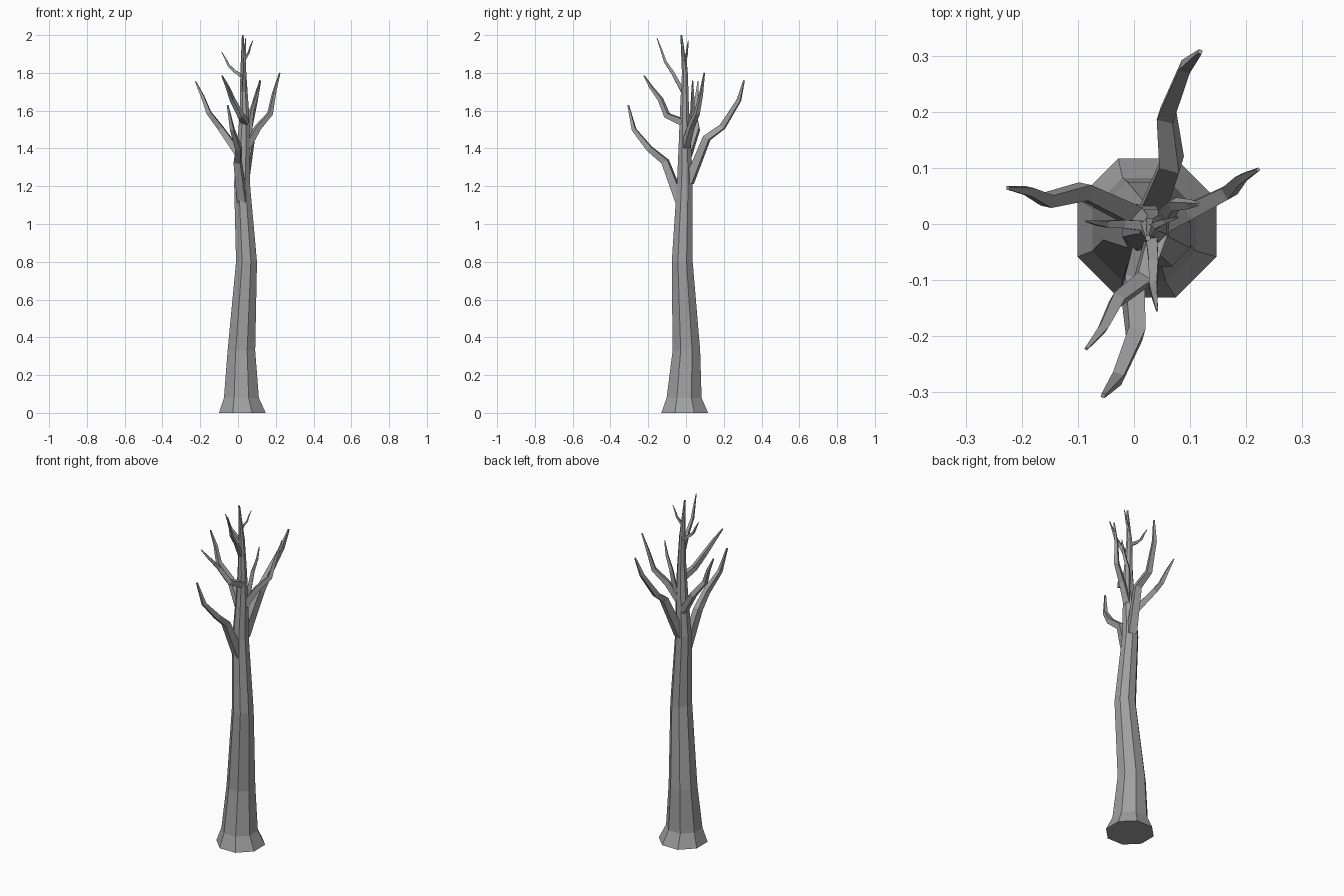
import bpy, bmesh, math
from mathutils import Vector

cube = bpy.data.objects.get("Cube")
if cube:
    bpy.data.objects.remove(cube)

bark = bpy.data.materials.new("grey_bark")
bark.use_nodes = True
colour = (0.35, 0.35, 0.35, 1)
bark.diffuse_color = colour
bark.node_tree.nodes["Principled BSDF"].inputs["Base Color"].default_value = colour


def tube(name, points, radii, sides, upright=False):
    """Flat-shaded tapered tube through the points, closed at both ends."""
    pts = [Vector(p) for p in points]
    bm = bmesh.new()
    rings = []
    for i, (p, r) in enumerate(zip(pts, radii)):
        d = (pts[min(i + 1, len(pts) - 1)] - pts[max(i - 1, 0)]).normalized()
        if upright:
            u, v = Vector((1, 0, 0)), Vector((0, 1, 0))
        else:
            side = (pts[-1] - pts[0]).cross(Vector((0, 0, 1))).normalized()
            v = d.cross(side).normalized()
            u = v.cross(d)
        ring = []
        for k in range(sides):
            a = (k + 0.5) * math.tau / sides
            ring.append(bm.verts.new(p + r * (math.cos(a) * u + math.sin(a) * v)))
        rings.append(ring)
    for low, high in zip(rings, rings[1:]):
        for k in range(sides):
            n = (k + 1) % sides
            bm.faces.new((low[k], low[n], high[n], high[k]))
    bm.faces.new(rings[0])
    bm.faces.new(rings[-1])
    bmesh.ops.recalc_face_normals(bm, faces=bm.faces)
    mesh = bpy.data.meshes.new(name)
    bm.to_mesh(mesh)
    bm.free()
    mesh.materials.append(bark)
    bpy.context.collection.objects.link(bpy.data.objects.new(name, mesh))


# Trunk with flared foot, bending slightly as it rises
tube("trunk",
     [(.023, -.007, 0), (.018, -.01, .08), (.018, .002, .33), (.045, -.02, .8),
      (.021, -.006, 1.22), (.03, -.006, 1.45), (.034, -.008, 1.6),
      (.028, -.006, 1.8), (.025, -.025, 2)],
     [.134, .1, .079, .06, .045, .034, .026, .017, .005], 8, upright=True)

# Branches: base radius, then the path from trunk to tip
branches = {
    "front_lower_branch": (.032, [(.023, -.03, 1.12), (-.002, -.11, 1.33), (.003, -.195, 1.4),
                                  (-.03, -.275, 1.5), (-.055, -.306, 1.63)]),
    "back_branch": (.032, [(.03, .015, 1.22), (.067, .11, 1.455), (.058, .193, 1.515),
                           (.092, .28, 1.655), (.118, .307, 1.76)]),
    "right_branch": (.025, [(.005, .012, 1.37), (-.09, .058, 1.505), (-.155, .042, 1.59),
                            (-.187, .058, 1.675), (-.225, .064, 1.755)]),
    "left_branch": (.025, [(.045, -.002, 1.41), (.105, .025, 1.51), (.17, .058, 1.585),
                           (.19, .08, 1.69), (.221, .097, 1.8)]),
    "front_upper_branch": (.024, [(.04, -.02, 1.54), (.015, -.1, 1.575), (-.03, -.135, 1.66),
                                  (-.055, -.185, 1.725), (-.085, -.222, 1.785)]),
    "left_short_branch": (.02, [(.045, 0, 1.4), (.06, .02, 1.5), (.072, .035, 1.6),
                                (.1, .035, 1.68), (.115, .035, 1.76)]),
    "front_top_twig": (.015, [(.03, -.01, 1.69), (.035, -.07, 1.8), (.034, -.11, 1.86),
                              (.037, -.13, 1.92), (.041, -.154, 1.985)]),
    "right_top_twig": (.013, [(.025, -.004, 1.78), (-.02, 0, 1.81), (-.05, 0, 1.84),
                              (-.066, .002, 1.875), (-.086, .005, 1.91)]),
    "left_top_twig": (.01, [(.028, -.01, 1.86), (.042, 0, 1.885), (.056, .005, 1.905),
                            (.066, .008, 1.94), (.079, .012, 1.972)]),
}
for name, (r, path) in branches.items():
    tube(name, path, [r * f for f in (1, .8, .65, .45, .16)], 4)
